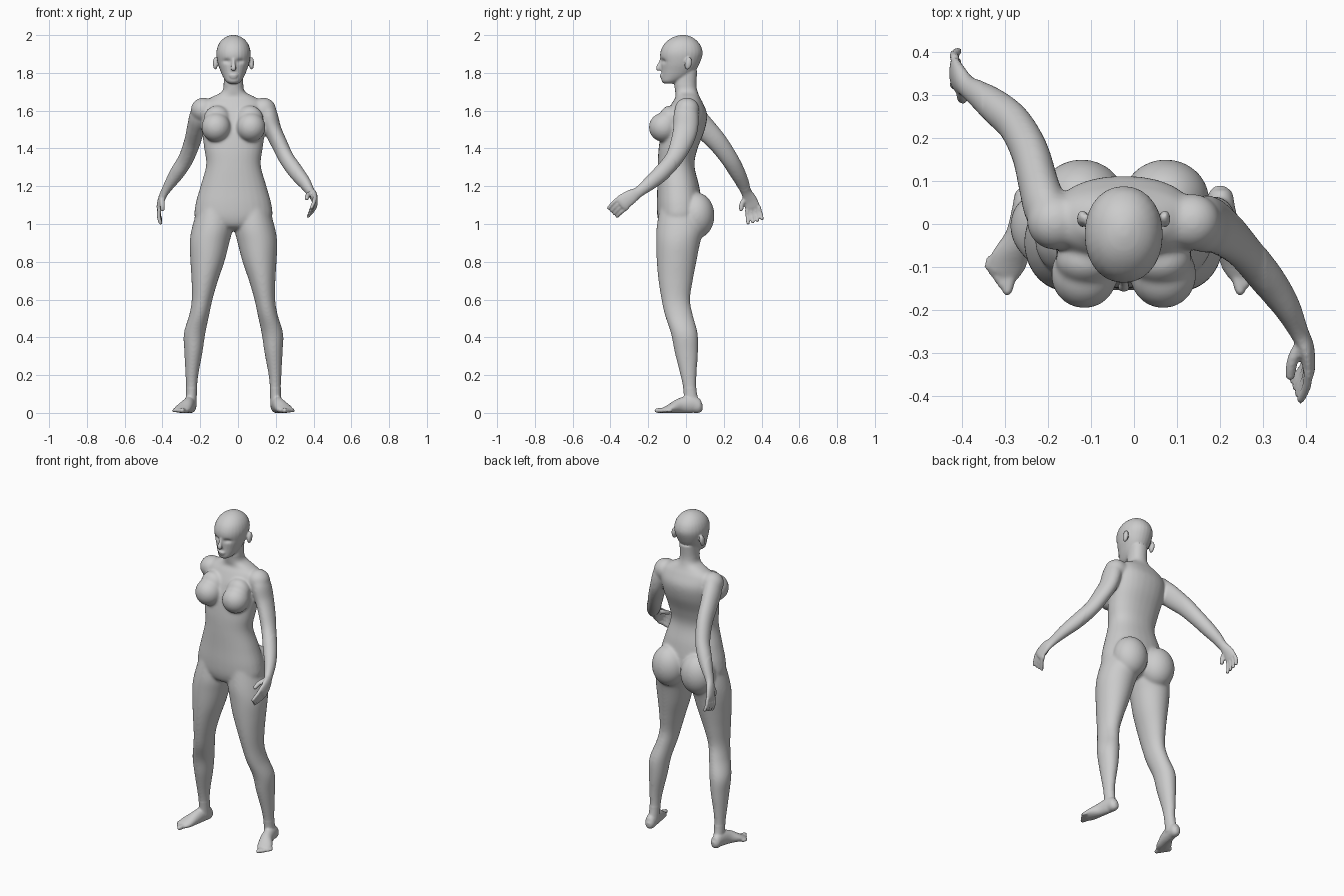
import bpy, bmesh, math
from mathutils import Vector, Matrix

CX = -0.024            # the figure's own centre line
SEG = 28
bm = bmesh.new()


def spline(keys, steps=6):
    """Catmull-Rom interpolation of tuples."""
    out = []
    for i in range(len(keys) - 1):
        p = [keys[max(i - 1, 0)], keys[i], keys[i + 1], keys[min(i + 2, len(keys) - 1)]]
        for s in range(steps):
            t = s / steps
            out.append(tuple(0.5 * (2 * b + (c - a) * t + (2 * a - 5 * b + 4 * c - d) * t * t
                                    + (3 * b - a - 3 * c + d) * t ** 3) for a, b, c, d in zip(*p)))
    return out + [keys[-1]]


def skin(rings):
    """Closed surface through a list of point rings."""
    vs = [[bm.verts.new(p) for p in r] for r in rings]
    for a, b in zip(vs, vs[1:]):
        for i in range(SEG):
            j = (i + 1) % SEG
            bm.faces.new((a[i], a[j], b[j], b[i]))
    bm.faces.new(vs[0][::-1])
    bm.faces.new(vs[-1])


def oval(power=1.0):
    for i in range(SEG):
        a = 2 * math.pi * i / SEG
        c, s = math.cos(a), math.sin(a)
        yield math.copysign(abs(c) ** power, c), math.copysign(abs(s) ** power, s)


def stack(keys, side=1, power=1.0):
    """Horizontal rings: (z, x centre, half width, y front, y back)."""
    skin([[(side * (x + w * c), (f + b) / 2 + (b - f) / 2 * s, z) for c, s in oval(power)]
          for z, x, w, f, b in spline(keys)])


def tube(keys, side=1, ref=(1, 0, 0), steps=6):
    """Rings across a path: (x, y, z, radius along ref, radius across)."""
    pts = spline(keys, steps)
    ps = [Vector(p[:3]) for p in pts]
    rings = []
    for i, p in enumerate(pts):
        t = (ps[min(i + 1, len(ps) - 1)] - ps[max(i - 1, 0)]).normalized()
        u = Vector(ref)
        u = (u - t * u.dot(t)).normalized()
        v = t.cross(u)
        ring = [ps[i] + u * (p[3] * c) + v * (p[4] * s) for c, s in oval()]
        rings.append([(side * q.x, q.y, q.z) for q in ring])
    skin(rings)


def digit(a, b, r, side, bend=(0, 0, 0)):
    """Finger or toe with a rounded tip."""
    a, b = Vector(a), Vector(b)
    m = (a + b) / 2 + Vector(bend)
    e = b + (b - m).normalized() * r * 0.6
    tube([(*a, r, r), (*m, r, r), (*b, r * .85, r * .85), (*e, r * .35, r * .35)], side, steps=4)


def ball(c, r, side=1, tilt=0):
    m = Matrix.Translation((side * c[0], c[1], c[2])) @ Matrix.Rotation(tilt, 4, 'X') @ Matrix.Diagonal((*r, 1))
    bmesh.ops.create_uvsphere(bm, u_segments=28, v_segments=18, radius=1, matrix=m)


# torso and neck
stack([(.965, 0, .05, -.08, .0), (.985, 0, .12, -.13, .05), (1.03, 0, .20, -.15, .08),
       (1.10, 0, .202, -.155, .085), (1.20, 0, .175, -.152, .07), (1.31, 0, .145, -.15, .045),
       (1.40, 0, .155, -.145, .062), (1.50, 0, .168, -.13, .10), (1.58, 0, .172, -.105, .112),
       (1.64, 0, .160, -.075, .09), (1.672, 0, .115, -.055, .073), (1.70, 0, .062, -.058, .062),
       (1.74, 0, .052, -.062, .055), (1.81, 0, .052, -.06, .06)], power=.9)

# head
stack([(1.743, 0, .022, -.115, -.06), (1.755, 0, .040, -.128, -.03), (1.78, 0, .056, -.130, .02),
       (1.81, 0, .069, -.130, .05), (1.85, 0, .083, -.132, .072), (1.90, 0, .091, -.137, .088),
       (1.94, 0, .084, -.124, .080), (1.97, 0, .066, -.098, .058), (1.99, 0, .040, -.066, .03),
       (2.0, 0, .012, -.03, .0)], power=.95)

# nose and lips
tube([(0, -.128, 1.88, .008, .008), (0, -.138, 1.85, .009, .01), (0, -.147, 1.825, .014, .012),
      (0, -.142, 1.812, .010, .006)])
ball((0, -.129, 1.787), (.022, .010, .006))
ball((0, -.128, 1.777), (.018, .010, .006))

for side in (1, -1):
    ball((.096, .012, 1.85), (.013, .019, .034), side, -.2)              # ear
    ball((.092, -.118, 1.512), (.078, .079, .078), side)                 # breast
    ball((.087, -.085, 1.555), (.072, .058, .072), side)
    ball((.098, .055, 1.045), (.102, .096, .122), side)                  # buttock
    ball((.160, .005, 1.605), (.066, .066, .064), side)                  # shoulder
    # leg
    stack([(1.08, .10, .09, -.14, .08), (.98, .112, .108, -.156, .095), (.90, .127, .105, -.158, .075),
           (.80, .138, .090, -.155, .055), (.70, .152, .070, -.146, .036), (.60, .166, .055, -.130, .022),
           (.52, .181, .053, -.113, .036), (.42, .206, .057, -.080, .062), (.32, .212, .048, -.060, .064),
           (.20, .220, .034, -.030, .056), (.12, .222, .029, -.014, .056), (.04, .224, .029, -.01, .072)], side)
    # foot
    tube([(.224, .088, .03, .012, .015), (.225, .070, .032, .028, .034), (.230, .03, .045, .031, .046),
          (.243, -.03, .038, .034, .040), (.268, -.085, .022, .043, .024), (.283, -.118, .014, .036, .014)], side)
    for i in range(5):
        k = i / 4
        digit((.262 + .046 * k, -.11 + .035 * k, .014),
              (.272 + .045 * k, -.158 + .056 * k, .012), .0135 - .004 * k, side)

# forward arm
tube([(.165, .0, 1.63, .04, .05), (.183, .0, 1.58, .050, .066), (.208, -.003, 1.50, .046, .066),
      (.245, -.028, 1.42, .043, .058), (.282, -.065, 1.345, .041, .048), (.335, -.13, 1.27, .040, .044),
      (.378, -.19, 1.217, .032, .037), (.408, -.25, 1.17, .022, .029), (.426, -.29, 1.145, .018, .038),
      (.432, -.335, 1.115, .014, .042), (.430, -.35, 1.105, .009, .034)], 1)
for i in range(4):
    k = i / 3 - .5
    digit((.43, -.325 + .036 * k, 1.118 - .058 * k), (.412 - .006 * i, -.388 + .045 * k, 1.062 - .045 * k),
          .0105, 1, (.006, 0, .004))
digit((.418, -.27, 1.165), (.388, -.355, 1.135), .013, 1, (-.008, 0, .004))

# backward arm
tube([(.165, .0, 1.63, .04, .05), (.182, .035, 1.575, .050, .064), (.198, .09, 1.515, .047, .062),
      (.218, .165, 1.435, .044, .054), (.252, .230, 1.345, .041, .047), (.292, .268, 1.28, .040, .043),
      (.328, .296, 1.225, .032, .036), (.362, .318, 1.172, .022, .028), (.382, .338, 1.13, .018, .036),
      (.393, .352, 1.09, .014, .040), (.393, .356, 1.075, .009, .032)], -1)
for i in range(4):
    k = i / 3 - .5
    digit((.393, .354 + .062 * k, 1.085 + .015 * k), (.386, .366 + .075 * k, 1.014 + .022 * k),
          .0105, -1, (.006, 0, 0))
digit((.378, .315, 1.135), (.375, .292, 1.075), .013, -1, (0, -.008, 0))

# fuse all parts into one skin
bmesh.ops.recalc_face_normals(bm, faces=bm.faces[:])
mesh = bpy.data.meshes.new("body")
bm.to_mesh(mesh)
bm.free()
body = bpy.data.objects.new("body", mesh)
bpy.context.collection.objects.link(body)
bpy.context.view_layer.objects.active = body
body.select_set(True)
fuse = body.modifiers.new("fuse", 'REMESH')
fuse.mode = 'VOXEL'
fuse.voxel_size = 0.0055
relax = body.modifiers.new("relax", 'SMOOTH')
relax.factor, relax.iterations = 0.5, 3
for name in ("fuse", "relax"):
    bpy.ops.object.modifier_apply(modifier=name)

# soften joins on trunk and limbs, press in eye sockets, flatten soles
bm = bmesh.new()
bm.from_mesh(body.data)
soft = [v for v in bm.verts if .13 < v.co.z < 1.73 and abs(v.co.x) < .33]
for _ in range(14):
    bmesh.ops.smooth_vert(bm, verts=soft, factor=.5, use_axis_x=True, use_axis_y=True, use_axis_z=True)
for v in bm.verts:
    if v.co.z > 1.74 and v.co.y < -.06:
        for s in (1, -1):
            dx, dz = (v.co.x - s * .036) / .02, (v.co.z - 1.862) / .012
            v.co.y += .011 * math.exp(-dx * dx - dz * dz)
    v.co.z = max(v.co.z, 0)
    v.co.x += CX
bm.to_mesh(body.data)
bm.free()
bpy.ops.object.shade_smooth()
